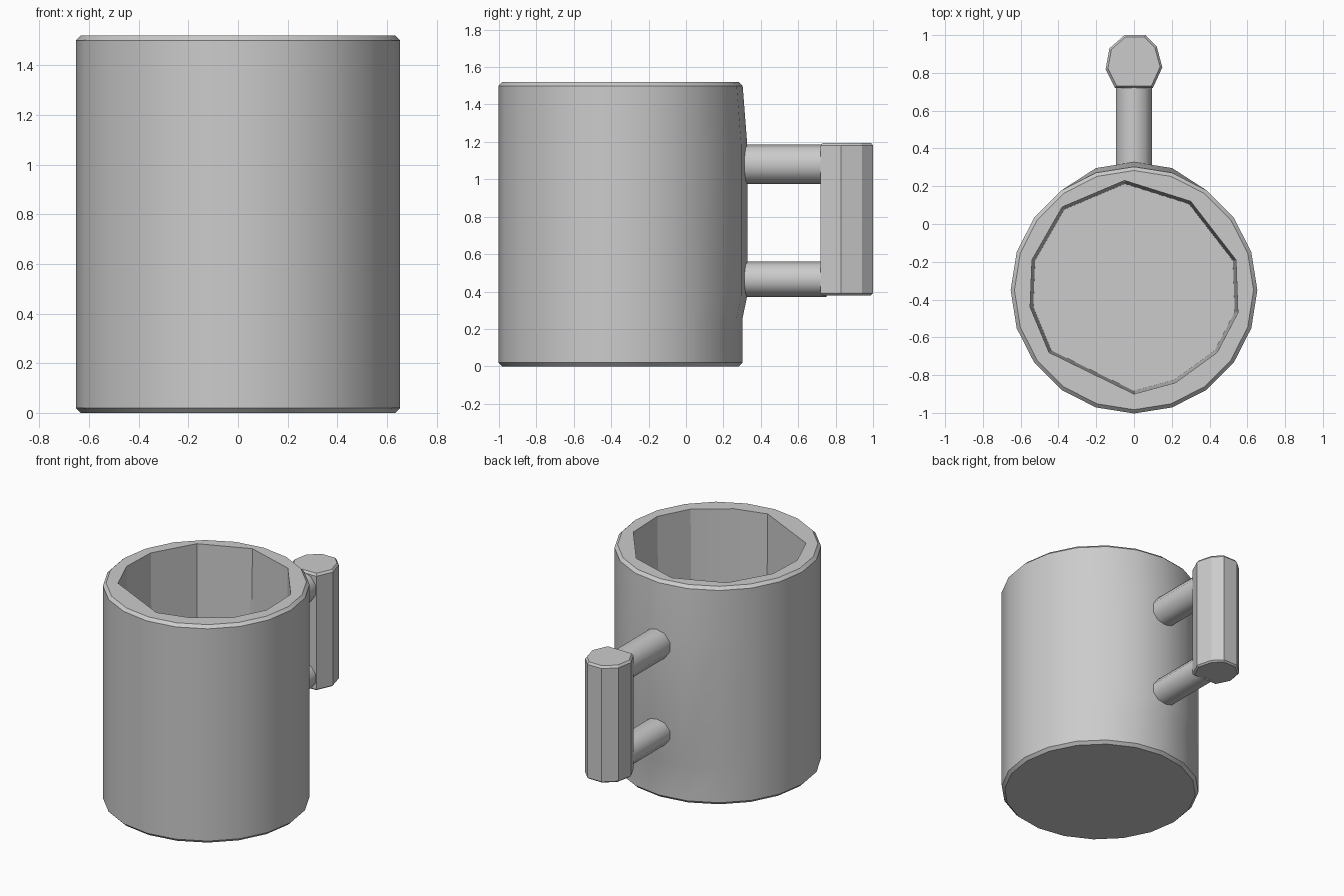
import bpy, bmesh, math
from mathutils import Matrix

cube = bpy.data.objects.get("Cube")
if cube:
    bpy.data.objects.remove(cube, do_unlink=True)

grey = bpy.data.materials.new("plain grey")
grey.use_nodes = True
COLOUR = (0.6, 0.6, 0.6, 1)
grey.diffuse_color = COLOUR
grey.node_tree.nodes["Principled BSDF"].inputs["Base Color"].default_value = COLOUR


def finish(bm, name, angle):
    bmesh.ops.recalc_face_normals(bm, faces=bm.faces)
    mesh = bpy.data.meshes.new(name)
    bm.to_mesh(mesh)
    bm.free()
    mesh.materials.append(grey)
    obj = bpy.data.objects.new(name, mesh)
    bpy.context.collection.objects.link(obj)
    bpy.ops.object.select_all(action="DESELECT")
    obj.select_set(True)
    bpy.context.view_layer.objects.active = obj
    bpy.ops.object.shade_smooth_by_angle(angle=math.radians(angle))
    return obj


def ring(bm, points, z):
    return [bm.verts.new((x, y, z)) for x, y in points]


def loft(bm, rings):
    for a, b in zip(rings, rings[1:]):
        for i in range(len(a)):
            j = (i + 1) % len(a)
            bm.faces.new((a[i], a[j], b[j], b[i]))


def loop_edges(bm, verts):
    return [bm.edges.get((verts[i - 1], verts[i])) for i in range(len(verts))]


# Mug body: rounded outer wall, swelling slightly where the handle joins
CY, R, H, FLOOR = -0.35, 0.653, 1.52, 0.26


def outer(radius, swell=0.0):
    pts = []
    for i in range(20):
        a = math.tau * i / 20
        x, y = radius * math.cos(a), CY + radius * math.sin(a)
        if y > CY and abs(x) < 0.25:
            y += swell
        pts.append((x, y))
    return pts


bm = bmesh.new()
levels = [(0, R - 0.02, 0), (0.02, R, 0), (FLOOR, R, 0), (0.38, R, 0.025),
          (1.18, R, 0.025), (H - 0.02, R, 0), (H, R - 0.02, 0)]
rings = [ring(bm, outer(r, s), z) for z, r, s in levels]
loft(bm, rings)
bm.faces.new(rings[0])

# Faceted, slightly uneven well inside the mug
well = [(-0.05, 0.23), (0.30, 0.12), (0.54, -0.19), (0.55, -0.47),
        (0.44, -0.68), (0.22, -0.84), (0, -0.90), (-0.45, -0.68),
        (-0.55, -0.44), (-0.54, -0.19), (-0.38, 0.09)]
tapered = [(x * 0.97, CY + (y - CY) * 0.97) for x, y in well]
well_top, well_floor = ring(bm, well, H), ring(bm, tapered, FLOOR)
loft(bm, [well_top, well_floor])
bm.faces.new(well_floor)
bmesh.ops.triangle_fill(bm, use_beauty=True, use_dissolve=False,
                        edges=loop_edges(bm, rings[-1]) + loop_edges(bm, well_top))
finish(bm, "mug_body", 24)

# Upright grip with chamfered ends
grip = [(-0.05, 1.0), (0.06, 1.0), (0.12, 0.94), (0.15, 0.83), (0.10, 0.72),
        (-0.10, 0.72), (-0.15, 0.82), (-0.13, 0.93)]
bm = bmesh.new()
inset = [(x * 0.92, 0.86 + (y - 0.86) * 0.92) for x, y in grip]
rings = [ring(bm, inset, 0.38), ring(bm, grip, 0.39),
         ring(bm, grip, 1.18), ring(bm, inset, 1.195)]
loft(bm, rings)
bm.faces.new(rings[0])
bm.faces.new(rings[-1])
finish(bm, "handle_grip", 20)

# Two bars joining the grip to the body
for name, z, half in (("upper_handle_bar", 1.08, 0.1), ("lower_handle_bar", 0.465, 0.09)):
    bm = bmesh.new()
    bmesh.ops.create_cone(bm, cap_ends=True, segments=10, radius1=0.1, radius2=0.1, depth=0.53)
    bmesh.ops.transform(bm, verts=bm.verts, matrix=Matrix.Translation((0, 0.485, z))
                        @ Matrix.Diagonal((1, 1, half / 0.095, 1))
                        @ Matrix.Rotation(math.pi / 2, 4, "X"))
    finish(bm, name, 40)
